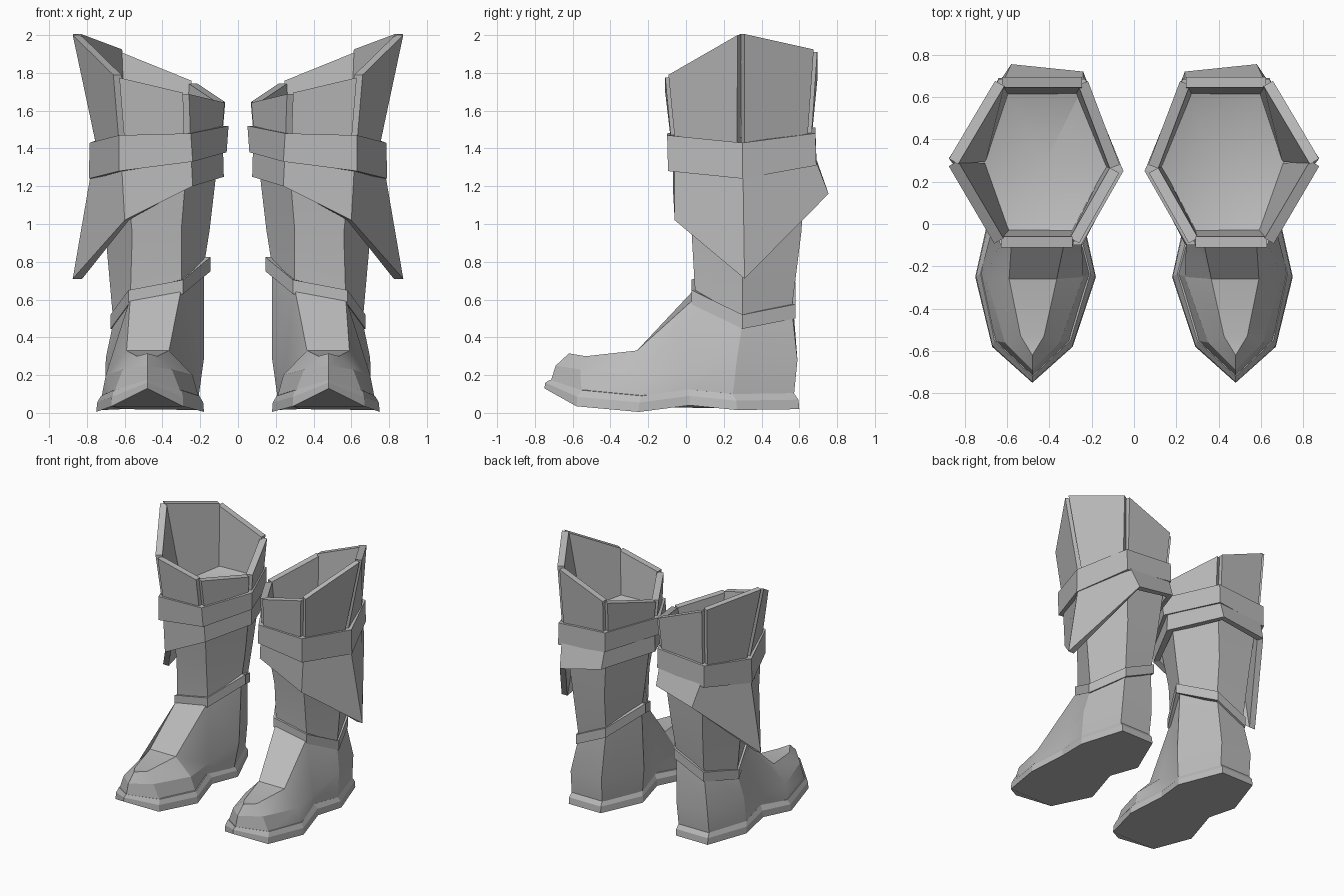
import bpy, bmesh, math
from mathutils import Vector

if "Cube" in bpy.data.objects:
    bpy.data.objects.remove(bpy.data.objects["Cube"])

grey = bpy.data.materials.new("grey")
grey.diffuse_color = (0.5, 0.5, 0.5, 1)
grey.use_nodes = True
grey.node_tree.nodes["Principled BSDF"].inputs["Base Color"].default_value = grey.diffuse_color


def make(name, verts, faces, smooth=None):
    """Mesh one boot part and mirror it to the other boot."""
    me = bpy.data.meshes.new(name)
    me.from_pydata([tuple(v) for v in verts], [], faces)
    bm = bmesh.new()
    bm.from_mesh(me)
    bmesh.ops.recalc_face_normals(bm, faces=bm.faces)
    bm.to_mesh(me)
    bm.free()
    me.materials.append(grey)
    ob = bpy.data.objects.new(name, me)
    bpy.context.collection.objects.link(ob)
    if smooth:
        bpy.ops.object.select_all(action='DESELECT')
        ob.select_set(True)
        bpy.context.view_layer.objects.active = ob
        bpy.ops.object.shade_smooth_by_angle(angle=math.radians(smooth))
    ob.modifiers.new("mirror", 'MIRROR').use_mirror_merge = False
    return ob


def bridge(n, a, b):
    """Quads between two rings of n vertices starting at a and b."""
    return [(a + i, a + (i + 1) % n, b + (i + 1) % n, b + i) for i in range(n)]


def inset(ring, d, dz=0.0, centre=None):
    """Move each point towards the centre by d and raise it by dz."""
    c = centre or sum((Vector(p) for p in ring), Vector()) / len(ring)
    out = []
    for p in ring:
        v = Vector((c[0] - p[0], c[1] - p[1], 0))
        out.append(Vector(p) + v.normalized() * d + Vector((0, 0, dz)))
    return out


def band(name, top, bottom, t):
    """Closed six-sided band of thickness t from its outer edges."""
    c = (0.42, 0.3, 0)
    rings = [top, bottom, inset(bottom, t, 0, c), inset(top, t, 0, c)]
    verts = [p for r in rings for p in r]
    faces = [f for k in range(4) for f in bridge(6, 6 * k, 6 * ((k + 1) % 4))]
    make(name, verts, faces)


# Sole: outline runs toe tip, outer side, heel, inner side
ground = [(.48, -.75, .13), (.67, -.58, .035), (.75, -.25, .005), (.69, .02, .04),
          (.72, .27, .015), (.61, .60, .02), (.33, .60, .02), (.19, .27, .015),
          (.24, .02, .04), (.18, -.25, .005), (.29, -.58, .035)]
edge = inset(ground, .005, .05)
lip = inset(ground, .03, .085)
lip[0].z = .175
edge[0].z = .16
make("sole", ground + edge + lip,
     [tuple(range(11)), tuple(range(22, 33))] + bridge(11, 0, 11) + bridge(11, 11, 22))

# Foot upper: sole lip, side ridge, then instep and ankle
ridge = [(.48, -.69, .25), (.61, -.56, .23), (.70, -.25, .20), (.665, 0, .21),
         (.70, .27, .29), (.60, .59, .28), (.33, .59, .28), (.18, .27, .29),
         (.25, 0, .21), (.24, -.25, .20), (.35, -.56, .23)]
ankle = [(.66, .30, .48), (.57, .05, .61), (.30, .05, .66), (.18, .30, .78),
         (.31, .56, .66), (.55, .56, .55)]   # outer, front pair, inner, back pair
top = [(.48, -.62, .315), (.535, -.53, .30), (.59, -.26, .33), ankle[1], ankle[0], ankle[5],
       ankle[4], ankle[3], ankle[2], (.365, -.26, .33), (.425, -.53, .30)]
make("foot", inset(lip, .0, -.02) + ridge + top,
     bridge(11, 0, 11) + bridge(11, 11, 22)
     + [(22, 23, 32), (23, 24, 31, 32), (24, 25, 30, 31)], 25)

# Leg shaft with a shallow floor inside the cuff
calf = [(.70, .30, .93), (.56, .03, .95), (.30, .03, .97), (.15, .30, .97),
        (.29, .61, .96), (.57, .61, .95)]
knee = [(.75, .30, 1.43), (.61, -.05, 1.45), (.26, -.05, 1.46), (.09, .29, 1.48),
        (.24, .65, 1.47), (.62, .65, 1.46)]
make("leg", ankle + calf + knee + [(.42, .29, 1.33)],
     bridge(6, 0, 6) + bridge(6, 6, 12)
     + [(12 + i, 12 + (i + 1) % 6, 18) for i in range(6)], 25)

# Slanted ankle strap
strap_low = [(.675, .30, .445), (.58, .03, .575), (.29, .03, .63), (.145, .30, .75),
             (.30, .58, .62), (.56, .58, .50)]
strap_top = [(x, y, z + .075) for x, y, z in strap_low]
band("ankle_strap", strap_top, strap_low, .04)

# Pointed flap hanging below the belt
flap_top = [(.76, .30, 1.38), (.62, -.06, 1.38), (.25, -.07, 1.40), (.08, .28, 1.42),
            (.24, .67, 1.40), (.62, .67, 1.38)]
flap_low = [(.875, .31, .71), (.60, -.06, 1.02), (.24, -.07, 1.20), (.075, .28, 1.25),
            (.24, .72, 1.23), (.58, .755, 1.16)]
band("knee_flap", flap_top, flap_low, .05)

# Belt around the cuff
belt_top = [(.785, .30, 1.43), (.63, -.10, 1.47), (.25, -.10, 1.48), (.05, .25, 1.52),
            (.23, .685, 1.51), (.64, .685, 1.48)]
belt_low = [(.79, .30, 1.24), (.63, -.095, 1.28), (.24, -.095, 1.33), (.06, .26, 1.38),
            (.23, .69, 1.36), (.64, .69, 1.31)]
band("belt", belt_top, belt_low, .06)

# Six flared cuff panels separated by narrow gaps
cuff_low = [(.755, .29, 1.40), (.62, -.075, 1.40), (.26, -.075, 1.40), (.08, .27, 1.40),
            (.24, .66, 1.40), (.63, .66, 1.40)]
cuff_top = [(.885, .29, 2.01), (.65, -.11, 1.78), (.27, -.11, 1.69), (.06, .26, 1.64),
            (.225, .695, 1.75), (.645, .695, 1.92)]


def panel_edge(a, b, gap, t):
    """Outer and inner ends of one panel edge."""
    a, b = Vector(a), Vector(b)
    d = (b - a).normalized()
    a, b = a + d * gap, b - d * gap
    n = Vector((d.y, -d.x, 0)).normalized()
    if n.dot(Vector((.42, .29, 0)) - Vector((a.x, a.y, 0))) < 0:
        n = -n
    return [a, b, b + n * t, a + n * t]


for i, side in enumerate(("front_outer", "front", "front_inner",
                          "back_inner", "back", "back_outer")):
    j = (i + 1) % 6
    verts = (panel_edge(cuff_low[i], cuff_low[j], .022, .05)
             + panel_edge(cuff_top[i], cuff_top[j], .022, .05))
    make("cuff_panel_" + side, verts, [(0, 1, 2, 3), (4, 5, 6, 7)] + bridge(4, 0, 4))
